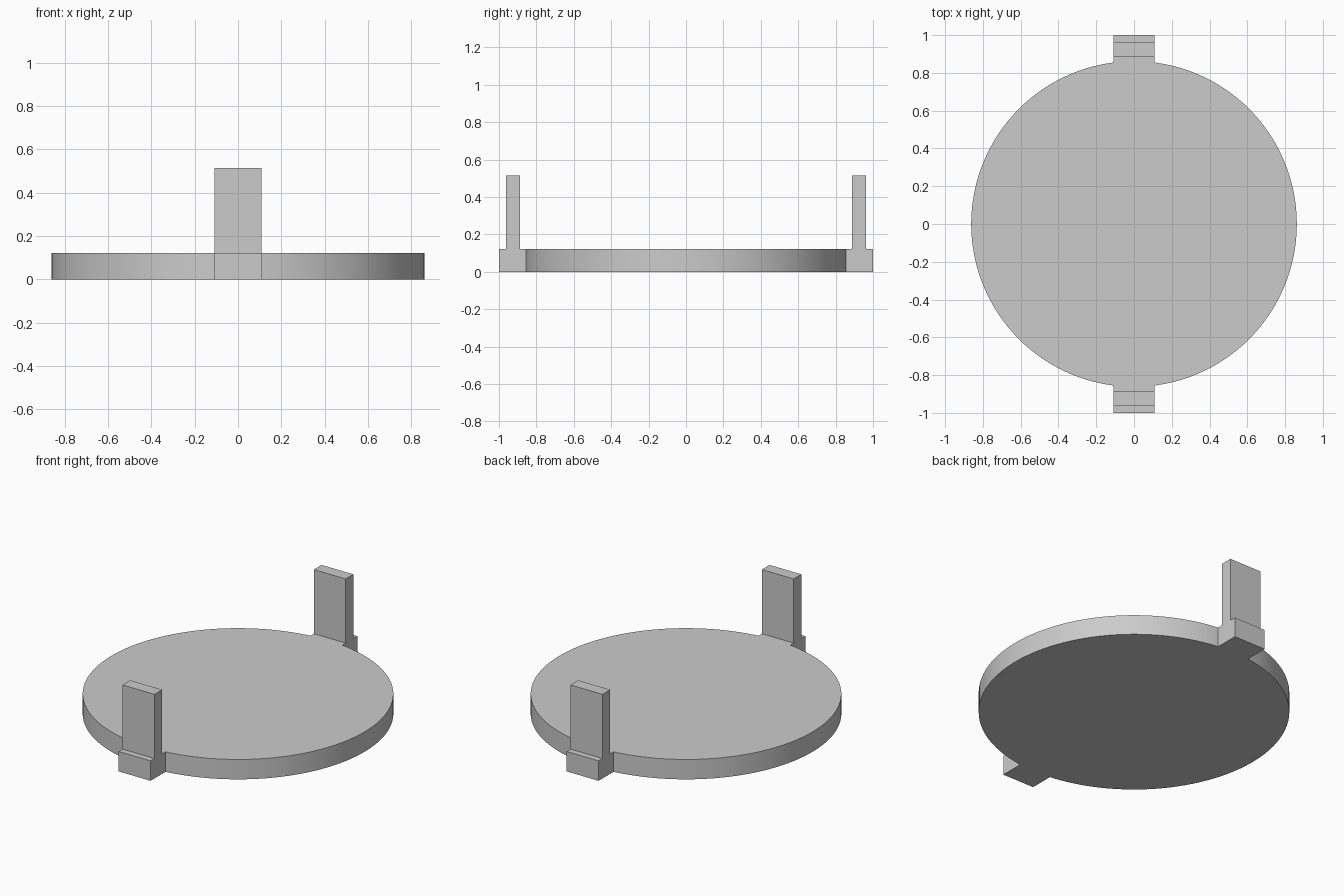
import bpy
import bmesh
from mathutils import Vector

cube = bpy.data.objects.get("Cube")
if cube:
    bpy.data.objects.remove(cube, do_unlink=True)

RADIUS = 0.862
THICK = 0.122
TAB_HALF = 0.108
UPRIGHT_IN, UPRIGHT_OUT = 0.888, 0.962
UPRIGHT_TOP = 0.515

grey = bpy.data.materials.new("plain grey")
grey.use_nodes = True
colour = (0.6, 0.6, 0.6, 1)
grey.diffuse_color = colour
grey.node_tree.nodes["Principled BSDF"].inputs["Base Color"].default_value = colour


def make_object(name, bm):
    bmesh.ops.recalc_face_normals(bm, faces=bm.faces)
    mesh = bpy.data.meshes.new(name)
    bm.to_mesh(mesh)
    bm.free()
    mesh.materials.append(grey)
    obj = bpy.data.objects.new(name, mesh)
    bpy.context.collection.objects.link(obj)
    return obj


def bracket(name, side):
    # Stepped tab and upright: side profile extruded across the width
    profile = [(0.7, 0), (1, 0), (1, THICK), (UPRIGHT_OUT, THICK),
               (UPRIGHT_OUT, UPRIGHT_TOP), (UPRIGHT_IN, UPRIGHT_TOP),
               (UPRIGHT_IN, THICK), (0.7, THICK)]
    bm = bmesh.new()
    face = bm.faces.new([bm.verts.new((-TAB_HALF, side * y, z)) for y, z in profile])
    new = bmesh.ops.extrude_face_region(bm, geom=[face])["geom"]
    verts = [v for v in new if isinstance(v, bmesh.types.BMVert)]
    bmesh.ops.translate(bm, verts=verts, vec=Vector((2 * TAB_HALF, 0, 0)))
    return make_object(name, bm)


# Round base plate
bm = bmesh.new()
bmesh.ops.create_cone(bm, cap_ends=True, segments=128, radius1=RADIUS,
                      radius2=RADIUS, depth=THICK)
bmesh.ops.translate(bm, verts=bm.verts, vec=Vector((0, 0, THICK / 2)))
plate = make_object("base_plate", bm)

# Front and back brackets fused into the plate
for name, side in (("front_bracket", -1), ("back_bracket", 1)):
    part = bracket(name, side)
    union = plate.modifiers.new(name, 'BOOLEAN')
    union.operation = 'UNION'
    union.solver = 'EXACT'
    union.object = part
    bpy.context.view_layer.objects.active = plate
    bpy.ops.object.modifier_apply(modifier=union.name)
    bpy.data.objects.remove(part, do_unlink=True)

# Smooth rim with sharp edges
bpy.ops.object.select_all(action='DESELECT')
plate.select_set(True)
bpy.context.view_layer.objects.active = plate
bpy.ops.object.shade_smooth_by_angle(angle=0.5)
plate.name = "round_plate_with_brackets"
